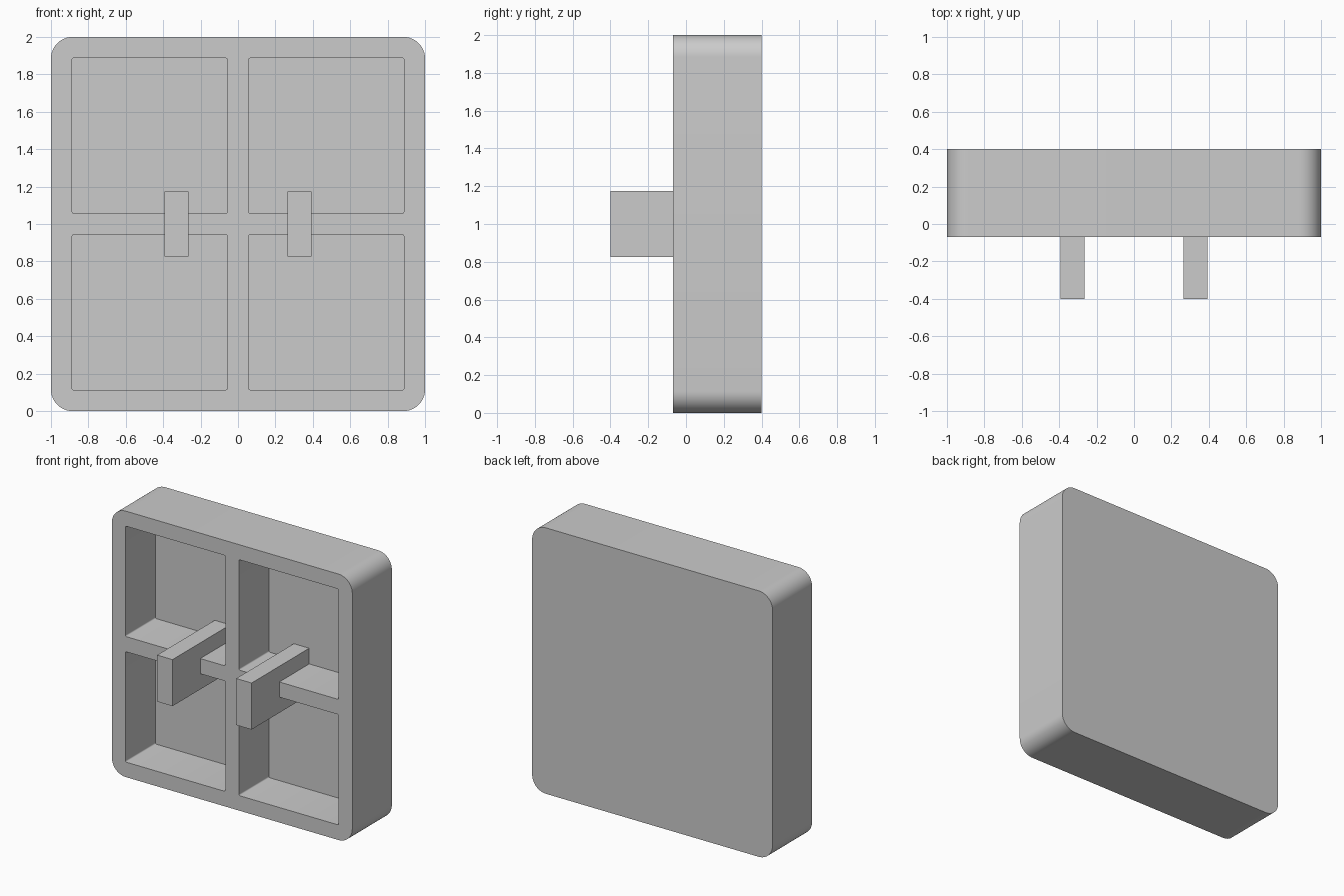
import bpy
import bmesh
from math import radians, pi, cos, sin

cube = bpy.data.objects.get("Cube")
if cube:
    bpy.data.objects.remove(cube, do_unlink=True)

FRONT, BACK = -0.07, 0.4
WALL = 0.115
FLOOR = BACK - WALL       # inner face of the back panel
MID = 1.0                 # height of the centre

grey = bpy.data.materials.new("plain grey")
grey.use_nodes = True
colour = (0.6, 0.6, 0.6, 1)
grey.diffuse_color = colour
grey.node_tree.nodes["Principled BSDF"].inputs["Base Color"].default_value = colour


def rounded_block(name, x, z, width, height, y0, y1, radius=0, steps=12):
    """Rounded rectangle in the xz plane, extruded from y0 to y1."""
    bm = bmesh.new()
    corners = ((1, 1), (-1, 1), (-1, -1), (1, -1))
    ring = []
    for i, (sx, sz) in enumerate(corners):
        cx = x + sx * (width / 2 - radius)
        cz = z + sz * (height / 2 - radius)
        count = steps if radius else 0
        for k in range(count + 1):
            a = (i + k / max(count, 1)) * pi / 2
            ring.append(bm.verts.new((cx + radius * cos(a), y0, cz + radius * sin(a))))
    face = bm.faces.new(ring)
    out = bmesh.ops.extrude_face_region(bm, geom=[face])
    moved = [v for v in out["geom"] if isinstance(v, bmesh.types.BMVert)]
    bmesh.ops.translate(bm, verts=moved, vec=(0, y1 - y0, 0))
    bmesh.ops.recalc_face_normals(bm, faces=bm.faces)
    mesh = bpy.data.meshes.new(name)
    bm.to_mesh(mesh)
    bm.free()
    mesh.materials.append(grey)
    obj = bpy.data.objects.new(name, mesh)
    bpy.context.collection.objects.link(obj)
    return obj


def activate(obj):
    bpy.ops.object.select_all(action="DESELECT")
    obj.select_set(True)
    bpy.context.view_layer.objects.active = obj


# Tray with rounded outer corners
tray = rounded_block("tray", 0, MID, 2, 2, FRONT, BACK, WALL)

# Four square pockets leave the rim and the cross-shaped ribs
pocket = 0.83
offset = 0.057 + pocket / 2
for sx in (-1, 1):
    for sz in (-1, 1):
        cutter = rounded_block("pocket_cutter", sx * offset, MID + sz * offset,
                               pocket, pocket, FRONT - 0.1, FLOOR, 0.01, 4)
        cut = tray.modifiers.new("pocket", "BOOLEAN")
        cut.operation = "DIFFERENCE"
        cut.solver = "EXACT"
        cut.object = cutter
        activate(tray)
        bpy.ops.object.modifier_apply(modifier=cut.name)
        bpy.data.objects.remove(cutter, do_unlink=True)

activate(tray)
bpy.ops.object.shade_smooth_by_angle(angle=radians(35))

# Two prongs standing on the back panel and crossing the rib
for side, sx in (("left", 1), ("right", -1)):
    rounded_block(side + "_prong", sx * 0.329, MID, 0.128, 0.35, -0.4, FLOOR + 0.02)
